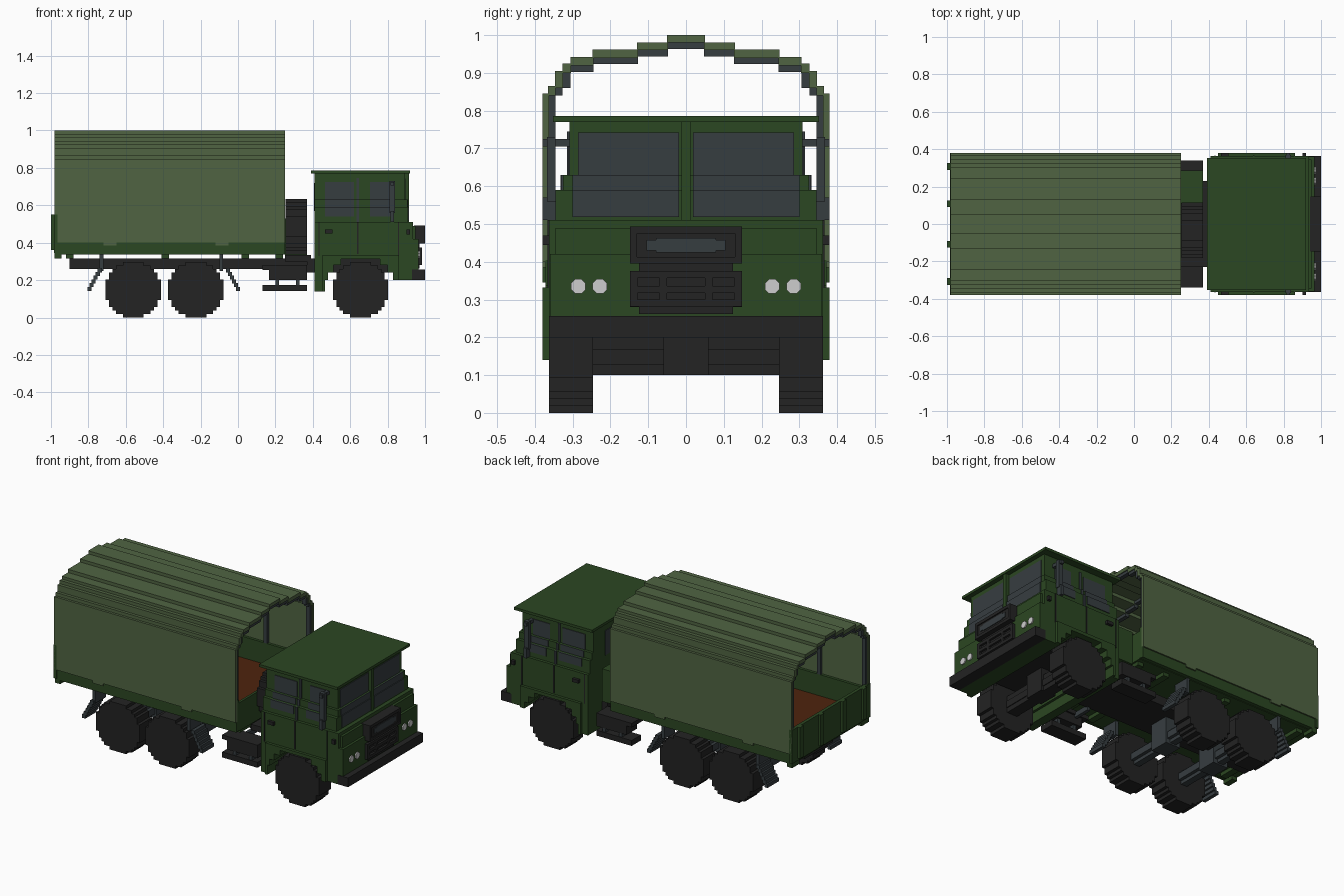
import bpy, bmesh, math

if "Cube" in bpy.data.objects:
    bpy.data.objects.remove(bpy.data.objects["Cube"], do_unlink=True)


def material(name, rgb):
    lin = [((c / 255 + 0.055) / 1.055) ** 2.4 for c in rgb] + [1.0]
    m = bpy.data.materials.new(name)
    m.use_nodes = True
    m.diffuse_color = lin
    m.node_tree.nodes["Principled BSDF"].inputs["Base Color"].default_value = lin
    return m


GREEN = material("dark green paint", (43, 71, 34))
CANVAS = material("olive canvas", (80, 100, 66))
BLACK = material("rubber black", (35, 35, 35))
GREY = material("slate grey", (54, 61, 64))
BROWN = material("brown wood", (78, 36, 13))
LIGHT = material("lamp white", (205, 205, 205))


def finish(name, bm, mat):
    bmesh.ops.recalc_face_normals(bm, faces=bm.faces)
    me = bpy.data.meshes.new(name)
    bm.to_mesh(me)
    bm.free()
    me.materials.append(mat)
    ob = bpy.data.objects.new(name, me)
    bpy.context.collection.objects.link(ob)
    return ob


def boxes(name, mat, items, mirror=False):
    """Boxes given as (x0, x1, y0, y1, z0, z1), optionally repeated across y."""
    bm = bmesh.new()
    items = list(items)
    if mirror:
        items += [(a, b, -d, -c, e, f) for a, b, c, d, e, f in items]
    for x0, x1, y0, y1, z0, z1 in items:
        vs = bmesh.ops.create_cube(bm, size=1)["verts"]
        for v in vs:
            v.co.x = x1 if v.co.x > 0 else x0
            v.co.y = y1 if v.co.y > 0 else y0
            v.co.z = z1 if v.co.z > 0 else z0
    return finish(name, bm, mat)


def prism(name, mat, pts, spans, axis="y"):
    """Extrude an outline in xz along y, or in yz along x."""
    bm = bmesh.new()
    for a, b in spans:
        put = (lambda p, t: (p[0], t, p[1])) if axis == "y" else (lambda p, t: (t, p[0], p[1]))
        f = bm.faces.new([bm.verts.new(put(p, a)) for p in pts])
        ext = bmesh.ops.extrude_face_region(bm, geom=[f], use_keep_orig=True)["geom"]
        for v in ext:
            if isinstance(v, bmesh.types.BMVert):
                v.co["xyz".index(axis)] = b
    return finish(name, bm, mat)


def stepped_circle(cx, cz, rows=8, cell=0.0185):
    """Staircase outline of a disc."""
    half = [round(math.sqrt(rows ** 2 - (i + 0.5) ** 2)) for i in range(rows)]
    quarter = []
    for i, h in enumerate(half):
        if not quarter or quarter[-1][0] != h:
            if quarter:
                quarter.append((h, i))
            else:
                quarter.append((h, 0))
        quarter.append((h, i + 1))
    quarter = [p for p in dict.fromkeys(quarter) if p[1] > 0]
    right = [(x, -z) for x, z in reversed(quarter)] + quarter
    left = [(-x, -z) for x, z in reversed(right)]
    left = [(-x, z) for x, z in reversed(right)]
    return [(cx + x * cell, cz + z * cell) for x, z in right + left]


# Wheels, axles and spare wheel
R = 0.148
WHEELS = {"front": 0.655, "middle": -0.225, "rear": -0.56}
for label, x in WHEELS.items():
    prism(label + "_wheels", BLACK, stepped_circle(x, R), [(-0.363, -0.246), (0.246, 0.363)])
    boxes(label + "_axle", BLACK if label == "front" else GREY,
          [(x - 0.04, x + 0.04, -0.25, 0.25, R - 0.02, R + 0.02),
           (x - 0.02, x + 0.02, -0.25, 0.25, R - 0.04, R + 0.04),
           (x - 0.05, x + 0.05, -0.06, 0.06, 0.1, 0.26)])
prism("spare_wheel", BLACK, stepped_circle(-0.033, 0.485), [(0.255, 0.37)], "x")

# Chassis and bumper
boxes("chassis", BLACK, [(-0.9, 0.41, -0.14, 0.14, 0.26, 0.315),
                         (0.37, 0.93, -0.23, 0.23, 0.24, 0.315),
                         (0.25, 0.39, -0.23, 0.23, 0.3, 0.335)])
boxes("front_crossmember", BLACK, [(0.62, 0.69, -0.25, 0.25, 0.1, 0.2)])
boxes("bumper", BLACK, [(0.93, 1.0, -0.363, 0.363, 0.2, 0.256)])

# Tanks and steps between the axles
boxes("side_tanks", BLACK, [(0.165, 0.37, 0.24, 0.34, 0.2, 0.272),
                            (0.13, 0.37, 0.23, 0.34, 0.255, 0.28),
                            (0.13, 0.37, 0.25, 0.34, 0.142, 0.175)], True)
boxes("tank_straps", GREY, [(x, x + 0.02, 0.25, 0.335, 0.17, 0.2) for x in (0.2, 0.31)]
      + [(x, x + 0.02, 0.13, 0.25, 0.24, 0.27) for x in (0.2, 0.31)], True)
boxes("storage_box", GREEN, [(0.25, 0.37, 0.11, 0.285, 0.33, 0.53)])

# Stepped mud flaps and their hangers
flaps = []
for i in range(6):
    z = 0.142 + i * 0.02
    flaps += [(x0, x0 + 0.022, 0.25, 0.36, z, z + 0.022)
              for x0 in (-0.805 + i * 0.011, -0.01 - i * 0.011)]
flaps += [(x, x + 0.02, 0.25, 0.35, 0.25, 0.34) for x in (-0.74, -0.1)]
boxes("mud_flaps", GREY, flaps, True)

# Load bed
boxes("bed_base", GREEN, [(-0.98, 0.25, -0.345, 0.345, 0.337, 0.385)])
boxes("bed_floor", BROWN, [(-0.97, 0.24, -0.345, 0.345, 0.38, 0.4)])
boxes("bed_sides", GREEN, [(-0.98, 0.25, 0.345, 0.362, 0.34, 0.53),
                           (-0.98, 0.25, 0.36, 0.372, 0.337, 0.405),
                           (-0.98, -0.945, 0.3, 0.372, 0.315, 0.34)], True)
boxes("bed_headboard", GREEN, [(0.235, 0.25, -0.36, 0.36, 0.34, 0.51)])
boxes("bed_crossbeams", GREEN, [(x, x + 0.04, -0.32, 0.32, 0.315, 0.34)
                                for x in (-0.92, -0.41, 0.02, 0.2)])
boxes("tailgate", GREEN, [(-0.985, -0.965, -0.38, 0.38, 0.345, 0.55)])
boxes("tailgate_stakes", GREEN, [(-1.0, -0.98, y, y + 0.035, 0.36, 0.55)
                                 for y in (0.09, 0.29)], True)

# Canvas cover in steps, with bows underneath
cover = [(0.362, 0.38, 0.4, 0.845), (0.345, 0.365, 0.84, 0.865), (0.325, 0.347, 0.86, 0.905),
         (0.304, 0.327, 0.9, 0.925), (0.245, 0.306, 0.92, 0.942), (0.127, 0.247, 0.94, 0.962),
         (0.048, 0.13, 0.96, 0.981), (0, 0.05, 0.98, 1.0)]
boxes("canvas_cover", CANVAS, [(-0.98, 0.25, *c) for c in cover]
      + [(x, x + 0.07, 0.37, 0.38, 0.385, 0.402) for x in (-0.72, -0.12)], True)
bow = [(0.345, 0.362, 0.51, 0.845), (0.327, 0.346, 0.84, 0.862), (0.306, 0.327, 0.86, 0.902),
       (0.245, 0.306, 0.903, 0.92), (0.127, 0.247, 0.923, 0.94), (0.048, 0.13, 0.943, 0.96),
       (0, 0.05, 0.963, 0.98)]
boxes("cover_bows", GREY, [(x, x + 0.025, *c) for x in (-0.975, -0.67, -0.37, -0.07, 0.22)
                           for c in bow], True)

# Cab lower body with wheel arches
arch = [(0.85, 0.2), (0.83, 0.2), (0.83, 0.24), (0.8, 0.24), (0.8, 0.28), (0.76, 0.28),
        (0.76, 0.312), (0.55, 0.312), (0.55, 0.28), (0.51, 0.28), (0.51, 0.24), (0.48, 0.24),
        (0.48, 0.2), (0.465, 0.2), (0.465, 0.14)]
prism("cab_lower", GREEN, [(0.41, 0.14), (0.41, 0.51), (0.935, 0.51), (0.935, 0.2)] + arch,
      [(-0.363, 0.363)])
prism("fenders", GREEN, [(0.45, 0.14), (0.45, 0.332), (0.86, 0.332), (0.86, 0.2)] + arch,
      [(-0.38, -0.36), (0.36, 0.38)])
boxes("front_panel", GREEN, [(0.93, 0.965, -0.36, 0.36, 0.256, 0.42),
                             (0.93, 0.95, -0.345, 0.345, 0.42, 0.49)])

# Cab upper body in stacked layers, then roof
layers = [(0.51, 0.59, 0.345, 0.91), (0.59, 0.63, 0.325, 0.905), (0.63, 0.77, 0.308, 0.892)]
boxes("cab_upper", GREEN, [(0.41, x, -y, y, z0, z1) for z0, z1, y, x in layers])
boxes("cab_roof", GREEN, [(0.39, 0.92, -0.352, 0.352, 0.77, 0.786)])

# Glass plates follow the layers
side, front, frame = [], [], []
for z0, z1, y, x in layers:
    a, b = max(z0, 0.54), min(z1, 0.725)
    side += [(x0, x1, y - 0.004, y + 0.004, a, b) for x0, x1 in ((0.465, 0.62), (0.705, 0.82))]
    frame.append((0.634, 0.648, y - 0.004, y + 0.007, z0, min(z1, 0.745)))
    front.append((x - 0.004, x + 0.004, 0.018, y - 0.022 if z0 > 0.6 else 0.3,
                  max(z0, 0.518), min(z1, 0.742)))
boxes("side_windows", GREY, side, True)
boxes("windscreen", GREY, front, True)
boxes("rear_window", GREY, [(0.406, 0.412, -0.2, 0.2, 0.57, 0.72)])
boxes("windscreen_pillar", GREEN, [(0.88, 0.915, -0.012, 0.012, 0.51, 0.77)])

# Door seams, handles, indicators and mirrors
boxes("door_pillars", GREY, frame, True)
boxes("door_seams", BLACK, [(0.637, 0.645, 0.36, 0.367, 0.34, 0.51),
                            (0.43, 0.436, 0.36, 0.366, 0.33, 0.51),
                            (0.855, 0.861, 0.36, 0.366, 0.33, 0.51)], True)
boxes("door_handles", BLACK, [(0.465, 0.505, 0.36, 0.38, 0.45, 0.47),
                              (0.9, 0.92, 0.36, 0.38, 0.445, 0.47)], True)
boxes("mirrors", GREY, [(0.81, 0.84, 0.345, 0.368, 0.56, 0.73),
                        (0.815, 0.835, 0.3, 0.38, 0.705, 0.725),
                        (0.815, 0.835, 0.34, 0.38, 0.51, 0.57)], True)

# Grille
boxes("upper_grille", BLACK, [(0.94, 0.994, -0.148, 0.148, 0.395, 0.493)])
boxes("grille_slot", GREY, [(0.99, 0.998, -0.105, 0.105, 0.43, 0.458),
                            (0.99, 0.998, -0.08, 0.08, 0.425, 0.463)])
boxes("grille_rim", BLACK, [(0.99, 1.0, -0.148, 0.148, 0.475, 0.493),
                            (0.99, 1.0, -0.148, 0.148, 0.395, 0.412),
                            (0.99, 1.0, -0.148, -0.13, 0.395, 0.493),
                            (0.99, 1.0, 0.13, 0.148, 0.395, 0.493)])
boxes("lower_grille", BLACK, [(0.96, 0.97, -0.148, 0.148, 0.28, 0.375),
                              (0.96, 0.97, -0.125, 0.125, 0.262, 0.395)]
      + [(0.965, 0.983, -0.148, 0.148, z, z + 0.018) for z in (0.282, 0.318, 0.357)]
      + [(0.965, 0.983, y - 0.01, y + 0.01, 0.282, 0.375) for y in (-0.138, -0.06, 0.06, 0.138)])

# Headlights
for label, y in (("outer", 0.285), ("inner", 0.228)):
    for s, sign in (("left", 1), ("right", -1)):
        ring = [(sign * y + 0.021 * math.cos(math.pi * (k + 0.5) / 4),
                 0.335 + 0.021 * math.sin(math.pi * (k + 0.5) / 4)) for k in range(8)]
        prism(f"{label}_headlight_{s}", LIGHT, ring, [(0.96, 0.972)], "x")
